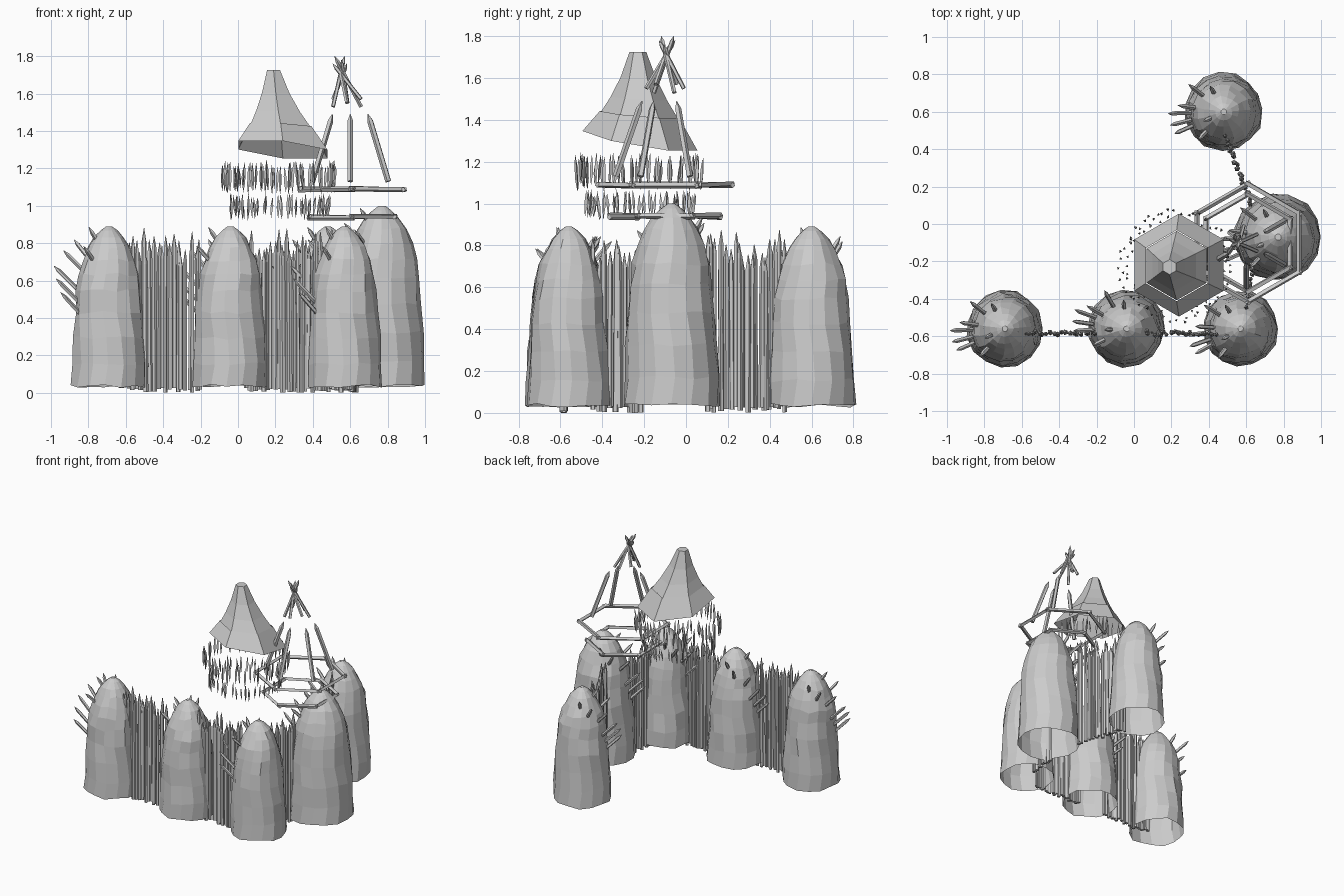
import bpy, bmesh, random
from math import sin, cos, pi, radians
from mathutils import Vector

random.seed(4)
cube = bpy.data.objects.get("Cube")
if cube:
    bpy.data.objects.remove(cube)

grey = bpy.data.materials.new("plain_grey")
grey.use_nodes = True
grey.diffuse_color = (0.6, 0.6, 0.6, 1)
grey.node_tree.nodes["Principled BSDF"].inputs["Base Color"].default_value = grey.diffuse_color


def finish(name, bm):
    bmesh.ops.recalc_face_normals(bm, faces=bm.faces)
    mesh = bpy.data.meshes.new(name)
    bm.to_mesh(mesh)
    bm.free()
    mesh.materials.append(grey)
    obj = bpy.data.objects.new(name, mesh)
    bpy.context.collection.objects.link(obj)
    return obj


def loft(bm, rings, cap_start=True, cap_end=True):
    """Skin a list of point rings."""
    loops = [[bm.verts.new(p) for p in ring] for ring in rings]
    n = len(loops[0])
    for a, b in zip(loops, loops[1:]):
        for i in range(n):
            j = (i + 1) % n
            bm.faces.new((a[i], a[j], b[j], b[i]))
    if cap_start:
        bm.faces.new(loops[0][::-1])
    if cap_end:
        bm.faces.new(loops[-1])


def rod(bm, start, end, radius, sides=5, tip=0.0, tail=0.0):
    """Stick between two points; tip and tail are the lengths of sharpened ends."""
    start, end = Vector(start), Vector(end)
    axis = end - start
    turn = axis.to_track_quat('Z', 'Y')
    length = axis.length
    stops = [(0, 0.15 if tail else 1)]
    if tail:
        stops.append((tail, 1))
    if tip:
        stops.append((length - tip, 1))
    stops.append((length, 0.1 if tip else 1))
    twist = random.uniform(0, pi)
    loft(bm, [[start + turn @ Vector((radius * k * cos(twist + 2 * pi * i / sides),
                                      radius * k * sin(twist + 2 * pi * i / sides), d))
               for i in range(sides)] for d, k in stops])


def polar(cx, cy, r, angle, z):
    a = radians(angle)
    return Vector((cx + r * cos(a), cy + r * sin(a), z))


# Hollow domed towers, open at the bottom
PROFILE = [(0.0, 0.205), (0.14, 0.2), (0.3, 0.193), (0.46, 0.184), (0.6, 0.174), (0.7, 0.162),
           (0.79, 0.14), (0.87, 0.112), (0.93, 0.08), (0.975, 0.045), (1.0, 0.015)]
# Spikes as (angle offset, height fraction, length)
SPIKES = [(-38, 0.8, 0.17), (2, 0.61, 0.2), (14, 0.54, 0.19), (24, 0.47, 0.17), (-8, 0.74, 0.16),
          (48, 0.8, 0.12), (-62, 0.86, 0.11), (25, 0.92, 0.1)]


def radius_at(t):
    for (t0, r0), (t1, r1) in zip(PROFILE, PROFILE[1:]):
        if t <= t1:
            return r0 + (r1 - r0) * (t - t0) / (t1 - t0)


def tower(name, x, y, scale, top, facing):
    bm = bmesh.new()
    sides = 15
    rings = []
    for t, r in PROFILE:
        ring = []
        for i in range(sides):
            rough = random.uniform(-0.007, 0.007) * min(1, r / 0.1)
            lift = random.uniform(-0.01, 0.01) if t < 0.9 else 0
            angle = 360 * (i + 0.2 * sin(9 * t)) / sides
            ring.append(polar(x, y, r * scale + rough, angle, 0.035 + t * (top - 0.035) + lift))
        rings.append(ring)
    loft(bm, rings, cap_start=False)
    finish(name, bm)

    bm = bmesh.new()
    for offset, t, length in SPIKES:
        angle = facing + offset
        z = 0.035 + t * (top - 0.035)
        r = radius_at(t) * scale
        pitch = radians(45 if t < 0.85 else 58)
        inner = polar(x, y, r - 0.03, angle, z - 0.03)
        outer = polar(x, y, r - 0.02 + length * cos(pitch), angle, z - 0.02 + length * sin(pitch))
        rod(bm, inner, outer, 0.012, 5, tip=0.035)
    finish(name + "_spikes", bm)


tower("front_right_tower", -0.69, -0.56, 1, 0.89, 180)
tower("front_middle_tower", -0.04, -0.56, 1, 0.89, 158)
tower("front_left_tower", 0.57, -0.56, 0.98, 0.89, 185)
tower("large_side_tower", 0.77, -0.07, 1.14, 1.0, 180)
tower("back_tower", 0.48, 0.6, 1.02, 0.89, 180)


# Sharpened palisades between the towers
def palisade(name, start, end, count):
    bm = bmesh.new()
    start, end = Vector(start), Vector(end)
    for i in range(count):
        p = start.lerp(end, i / (count - 1))
        p += Vector((random.uniform(-.008, .008), random.uniform(-.008, .008), random.uniform(0, .03)))
        head = Vector((p.x + random.uniform(-.006, .006), p.y + random.uniform(-.006, .006),
                       random.uniform(0.74, 0.88)))
        rod(bm, p, head, random.uniform(0.011, 0.015), 5, tip=0.07)
    finish(name, bm)


palisade("front_right_palisade", (-0.63, -0.585, 0), (-0.2, -0.585, 0), 22)
palisade("front_left_palisade", (0.04, -0.585, 0), (0.46, -0.585, 0), 22)
palisade("corner_palisade", (0.6, -0.44, 0), (0.64, -0.22, 0), 10)
palisade("back_palisade", (0.49, 0.47, 0), (0.63, 0.1, 0), 20)

# Six-sided crooked roof with a flared skirt
CX, CY = 0.24, -0.22


def roof_ring(r, z, lean, tilt):
    ring = []
    for i in range(6):
        p = polar(CX - lean, CY - lean * 0.2, r, 30 + 60 * i, z)
        p.z -= tilt * (0.17 * (p.y - CY) + 0.1 * (p.x - CX))
        ring.append(p)
    return ring


bm = bmesh.new()
loft(bm, [roof_ring(0.185, 1.42, 0.012, 0.5), roof_ring(0.135, 1.5, 0.025, 0.4),
          roof_ring(0.085, 1.6, 0.038, 0.2), roof_ring(0.04, 1.725, 0.05, 0)], cap_start=False)
finish("roof_cone", bm)
bm = bmesh.new()
loft(bm, [roof_ring(0.275, 1.3, 0, 1), roof_ring(0.19, 1.425, 0.012, 0.5)], False, False)
finish("roof_skirt", bm)


# Hanging rings of thin shards below the roof
def shard_ring(name, r, low, high, count):
    bm = bmesh.new()
    for i in range(count):
        angle = 360 * i / count + random.uniform(-3, 3)
        rr = r + random.uniform(-0.015, 0.015)
        foot = polar(0.22, -0.22, rr, angle, low + random.uniform(0, 0.04))
        head = polar(0.22, -0.22, rr + random.uniform(-.01, .02), angle + random.uniform(-2, 2),
                     high - random.uniform(0, 0.04))
        rod(bm, foot, head, 0.008, 3, tip=0.05, tail=0.05)
    finish(name, bm)


shard_ring("upper_shard_ring", 0.29, 1.06, 1.245, 52)
shard_ring("lower_shard_ring", 0.25, 0.92, 1.07, 46)

# Open hexagonal frames of crossed bars
HX, HY = 0.61, -0.1
for name, r, z in (("upper_frame", 0.315, 1.09), ("lower_frame", 0.26, 0.94)):
    bm = bmesh.new()
    for i in range(6):
        a = polar(HX, HY, r, 30 + 60 * i, z + random.uniform(-.006, .006))
        b = polar(HX, HY, r, 90 + 60 * i, z + random.uniform(-.006, .006))
        over = (b - a) * 0.05
        rod(bm, a - over, b + over, 0.014, 4)
    finish(name, bm)

# Leaning rafters above the frames
bm = bmesh.new()
for angle in (30, 210, 270, 330):
    rod(bm, polar(HX - 0.01, HY, 0.235, angle, 1.13), polar(HX - 0.01, HY, 0.11, angle, 1.49),
        0.016, 5, tip=0.04)
finish("rafters", bm)

# Bundle of crossed sticks at the peak
bm = bmesh.new()
for i in range(6):
    angle = 30 + 60 * i + random.uniform(-8, 8)
    rod(bm, polar(0.58, HY, 0.09, angle, 1.53 + 0.02 * (i % 3)),
        polar(0.545, HY + 0.01, -0.04, angle + 15, 1.8 - 0.02 * (i % 3)), 0.011, 5, tip=0.03)
finish("peak_sticks", bm)
